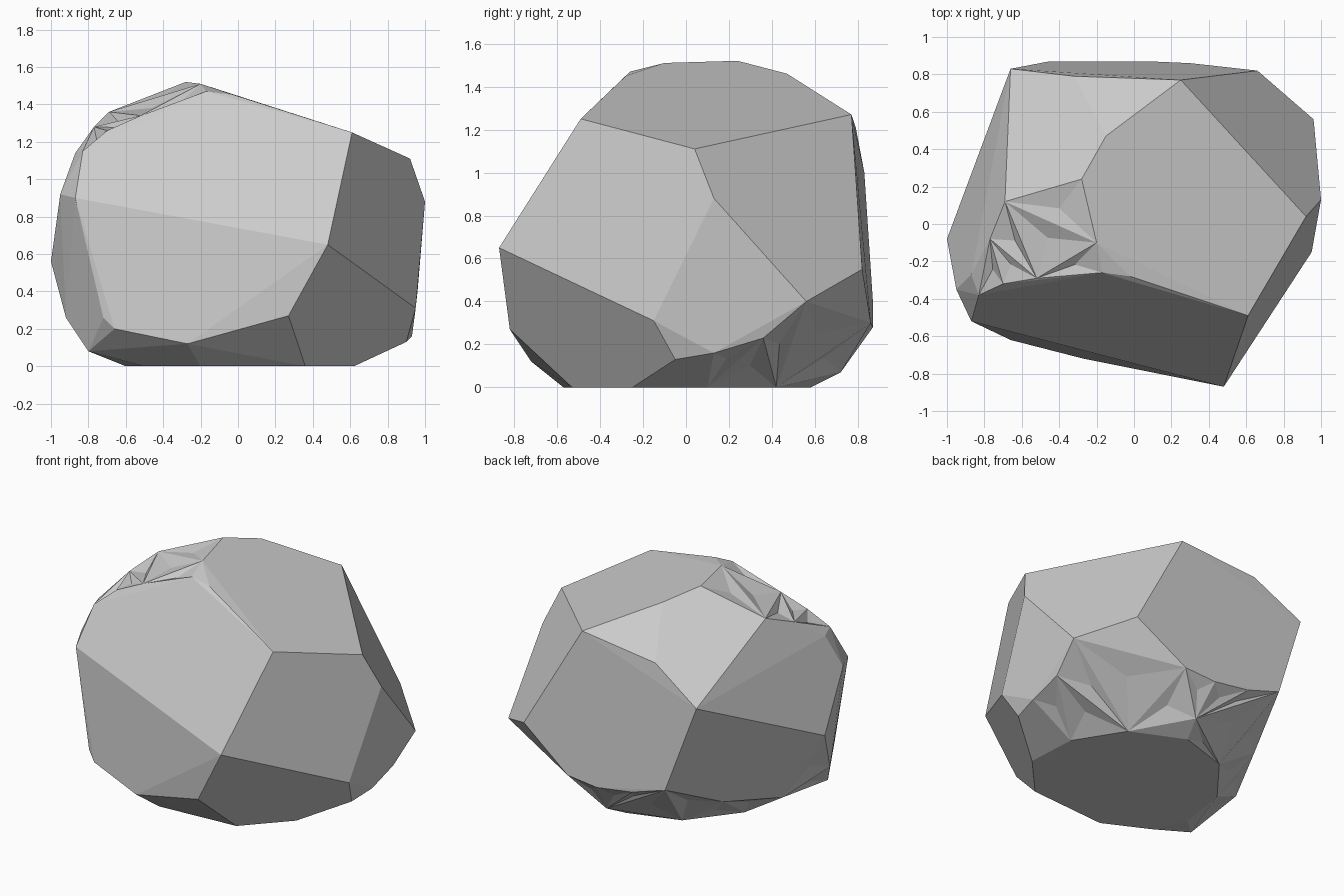
import bpy
import bmesh
import math
import random
from mathutils import Vector

random.seed(4)

default_cube = bpy.data.objects.get("Cube")
if default_cube:
    bpy.data.objects.remove(default_cube, do_unlink=True)


def make_material(name, colour):
    material = bpy.data.materials.new(name)
    material.use_nodes = True
    material.diffuse_color = colour
    shader = material.node_tree.nodes["Principled BSDF"]
    shader.inputs["Base Color"].default_value = colour
    shader.inputs["Roughness"].default_value = 0.9
    return material


def add_corners(mesh, corners):
    for corner in corners:
        mesh.verts.new(Vector(corner))


def add_outline(mesh, outline, height):
    add_corners(mesh, [(x, y, height) for x, y in outline])


# Corners of the big sloping front face
front_slope = [
    (.48, -.87, .65), (.61, -.49, 1.25), (-.02, -.28, 1.45),
    (-.17, -.26, 1.47), (-.52, -.29, 1.34), (-.7, -.32, 1.26),
    (-.83, -.38, 1.15), (-.87, -.52, .9),
]

# Lower edge of the front
front_foot = [
    (.27, -.82, .27), (-.27, -.72, .12), (-.66, -.62, .2),
    (-.72, -.59, .26), (-.8, -.4, .08),
]

# Right-hand wall
side_wall = [
    (.92, .04, 1.11), (1, .13, .88), (.95, -.15, .31),
    (.9, -.05, .13), (.93, .13, .16), (.93, .36, .23), (.96, .56, .4),
]

# Back wall, running round to the left-hand wall
back_wall = [
    (.66, .82, .55), (.25, .77, 1.27), (-.32, .79, 1.21),
    (-.66, .83, 1), (-.45, .87, .4), (-.2, .87, .32),
    (.07, .87, .28), (.3, .86, .3), (.1, .72, .07),
]
left_wall = [
    (-1, -.08, .56), (-.95, -.35, .92), (-.92, -.25, .26),
    (-.78, .06, .13), (-.6, .45, .2),
]

# Crown
crown = [
    (-.2, -.1, 1.51), (-.28, .24, 1.52), (-.15, .47, 1.46),
    (-.69, .12, 1.36), (-.77, -.08, 1.28), (-.87, -.27, 1.14),
]

# Flat oval base
base_outline = [
    (.36, -.53), (.62, -.25), (.6, .1), (.4, .42), (.05, .58),
    (-.3, .47), (-.55, .15), (-.6, -.2), (-.5, -.42), (-.2, -.57),
]

# Wrap every corner group in one faceted shell
shell = bmesh.new()
for group in (front_slope, front_foot, side_wall, back_wall, left_wall, crown):
    add_corners(shell, group)
add_outline(shell, base_outline, 0)
bmesh.ops.convex_hull(shell, input=shell.verts)
loose = [v for v in shell.verts if not v.link_faces]
bmesh.ops.delete(shell, geom=loose, context="VERTS")

# Merge almost flat neighbours into broad facets
bmesh.ops.dissolve_limit(
    shell, angle_limit=math.radians(4), verts=shell.verts, edges=shell.edges)
shell.normal_update()


# Rough undercut between the walls and the base
def is_undercut(face):
    centre = face.calc_center_median()
    return (-.9 < face.normal.z < -.35 and face.normal.y > -.4
            and centre.z < .4)


# Broken shoulder beside the crown
def is_shoulder(face):
    centre = face.calc_center_median()
    return (face.normal.z > .5 and centre.z > 1.2
            and centre.x < -.2 and -.26 < centre.y < .2)


# Chip shallow dents into the chosen facets
def chip(mesh, rule, shallow, deep):
    chosen = [f for f in mesh.faces if rule(f)]
    pieces = bmesh.ops.triangulate(mesh, faces=chosen)["faces"]
    for piece in [p for p in pieces if p.calc_area() > .015]:
        depth = random.uniform(shallow, deep)
        bmesh.ops.poke(mesh, faces=[piece], offset=-depth)


chip(shell, is_undercut, .01, .025)
chip(shell, is_shoulder, .015, .03)

bmesh.ops.recalc_face_normals(shell, faces=shell.faces)
for face in shell.faces:
    face.smooth = False

rock_mesh = bpy.data.meshes.new("boulder")
shell.to_mesh(rock_mesh)
shell.free()
rock_mesh.materials.append(make_material("stone grey", (.6, .6, .6, 1)))
boulder = bpy.data.objects.new("boulder", rock_mesh)
bpy.context.collection.objects.link(boulder)
